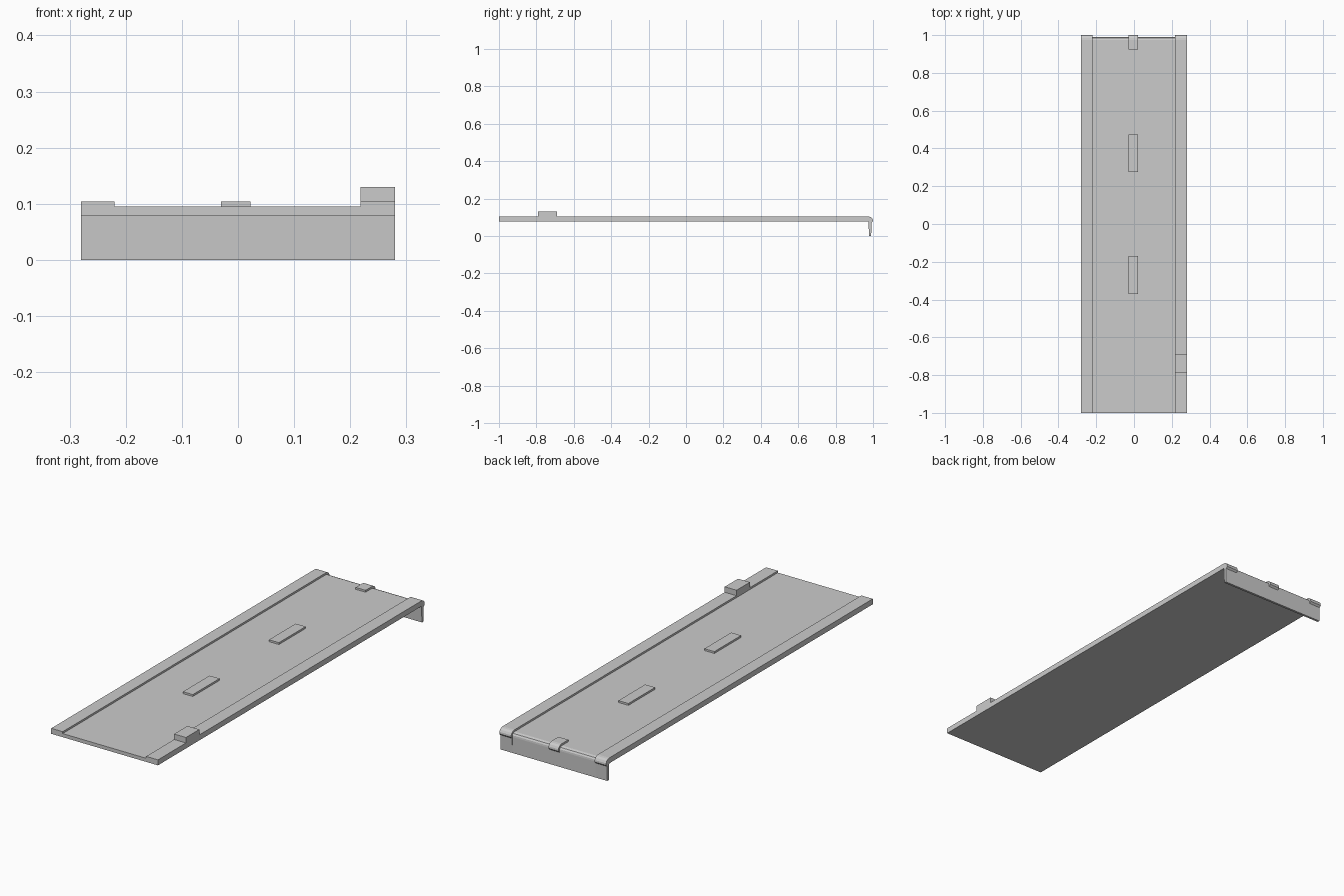
import bpy

if "Cube" in bpy.data.objects:
    bpy.data.objects.remove(bpy.data.objects["Cube"])

BOTTOM, DECK, RAISED = 0.078, 0.095, 0.104


def extrude_x(name, profile, x0, x1):
    """Solid made by extruding a closed (y, z) profile from x0 to x1."""
    n = len(profile)
    verts = [(x, y, z) for x in (x0, x1) for y, z in profile]
    faces = [tuple(range(n))[::-1], tuple(range(n, 2 * n))]
    faces += [(i, (i + 1) % n, (i + 1) % n + n, i + n) for i in range(n)]
    mesh = bpy.data.meshes.new(name)
    mesh.from_pydata(verts, [], faces)
    obj = bpy.data.objects.new(name, mesh)
    bpy.context.collection.objects.link(obj)
    return obj


def box(name, x0, x1, y0, y1, z0, z1):
    return extrude_x(name, [(y0, z0), (y1, z0), (y1, z1), (y0, z1)], x0, x1)


# Shared underside and hanging end flange, then the rounded top bends
underside = [(-1, BOTTOM), (0.975, BOTTOM), (0.979, 0), (0.990, 0)]
deck_bend = [(0.991, 0.076), (0.990, 0.084), (0.985, 0.091), (0.973, DECK)]
raised_bend = [(0.992, 0.070), (1.0, 0.078), (0.999, 0.087),
               (0.994, 0.096), (0.985, 0.102), (0.974, RAISED)]

# Road deck between the kerbs
extrude_x("deck", underside + deck_bend + [(-1, DECK)], -0.22, 0.218)

# Raised kerbs along both sides
for name, x0, x1 in (("left_kerb", -0.28, -0.22), ("right_kerb", 0.218, 0.28)):
    extrude_x(name, underside + raised_bend + [(-1, RAISED)], x0, x1)

# Raised centre dashes; the last one wraps over the rounded end
for i, y in enumerate((-0.37, 0.275)):
    box(f"centre_dash_{i + 1}", -0.03, 0.022, y, y + 0.2, DECK - 0.003, RAISED)
extrude_x("centre_dash_end",
          [(0.925, DECK - 0.003), (0.970, DECK - 0.003), (0.985, 0.085)]
          + raised_bend + [(0.925, RAISED)], -0.03, 0.022)

# Block standing on the right kerb
box("kerb_block", 0.218, 0.28, -0.79, -0.69, RAISED - 0.003, 0.13)
